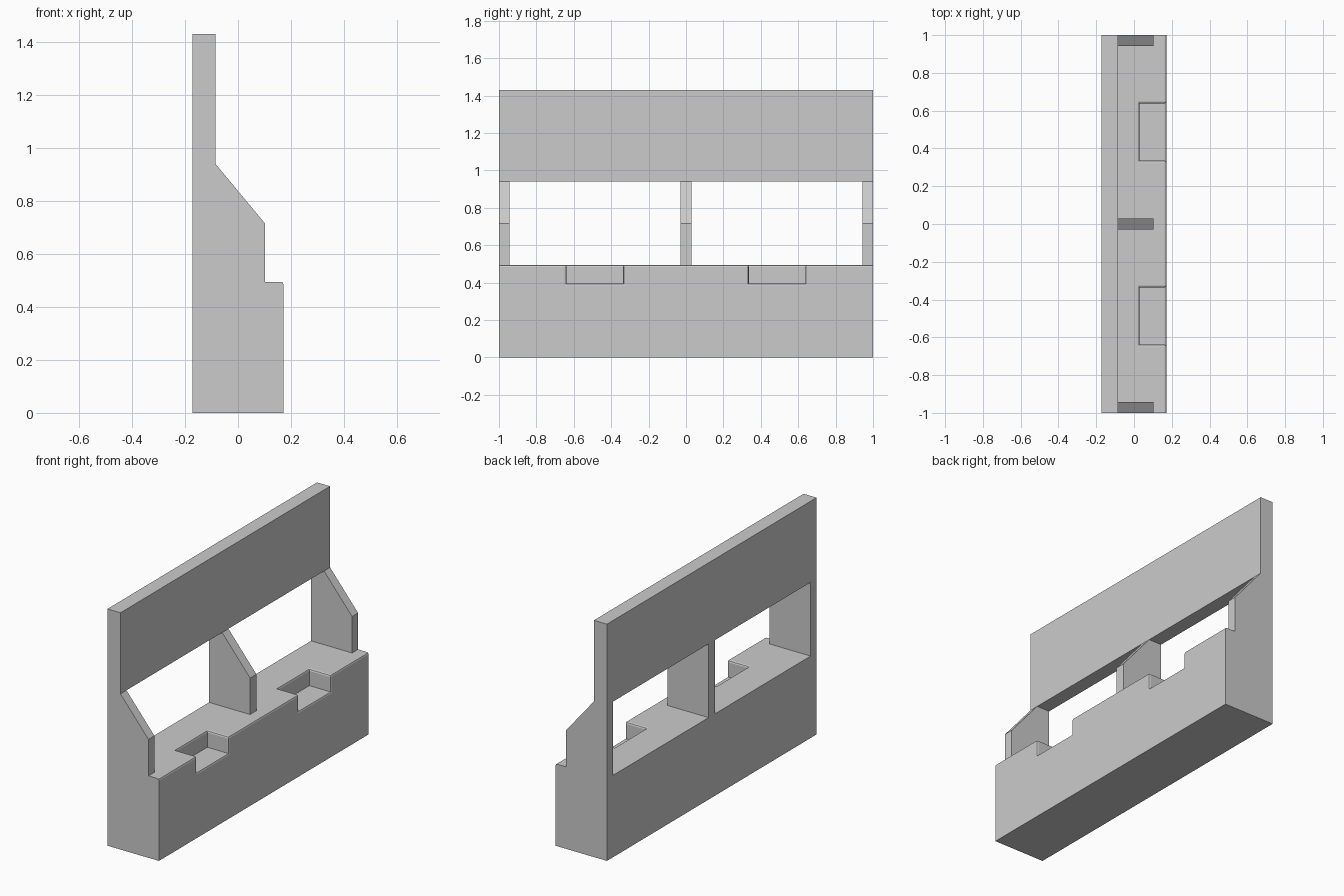
import bpy, bmesh

if "Cube" in bpy.data.objects:
    bpy.data.objects.remove(bpy.data.objects["Cube"])

BACK, FRONT = -0.172, 0.172
LEDGE, OPEN_TOP, TOP = 0.495, 0.94, 1.43
POCKET_FLOOR = 0.395


def prism(name, profile, y0, y1):
    """Extrude an x-z profile from y0 to y1."""
    bm = bmesh.new()
    face = bm.faces.new([bm.verts.new((x, y0, z)) for x, z in profile])
    ext = bmesh.ops.extrude_face_region(bm, geom=[face])
    verts = [g for g in ext["geom"] if isinstance(g, bmesh.types.BMVert)]
    bmesh.ops.translate(bm, verts=verts, vec=(0, y1 - y0, 0))
    bmesh.ops.recalc_face_normals(bm, faces=bm.faces)
    mesh = bpy.data.meshes.new(name)
    bm.to_mesh(mesh)
    bm.free()
    obj = bpy.data.objects.new(name, mesh)
    bpy.context.collection.objects.link(obj)
    return obj


def rect(x0, x1, z0, z1):
    return [(x0, z0), (x1, z0), (x1, z1), (x0, z1)]


# Lower block with two pockets cut into its front edge
base = prism("base_block", rect(BACK, FRONT, 0, LEDGE), -1, 1)
for y in (-0.487, 0.487):
    cutter = prism("pocket_cutter", rect(0.03, 0.3, POCKET_FLOOR, 0.7), y - 0.151, y + 0.151)
    cutter.hide_render = True
    mod = base.modifiers.new("pocket", "BOOLEAN")
    mod.operation = "DIFFERENCE"
    mod.solver = "EXACT"
    mod.object = cutter
    bpy.context.view_layer.objects.active = base
    bpy.ops.object.modifier_apply(modifier=mod.name)
    bpy.data.objects.remove(cutter)

# Eased front edge, continuing around the pocket rims
bm = bmesh.new()
bm.from_mesh(base.data)
bmesh.ops.recalc_face_normals(bm, faces=bm.faces)
rim = [e for e in bm.edges
       if e.is_convex and e.calc_face_angle(0) > 0.5
       and all(v.co.z > 0.3 and v.co.x > 0 for v in e.verts)
       and not all(abs(v.co.y) > 0.99 for v in e.verts)]
bmesh.ops.bevel(bm, geom=rim, offset=0.011, segments=2, profile=0.5,
                affect="EDGES", clamp_overlap=True)
bm.to_mesh(base.data)
bm.free()

# Upper panel
prism("upper_panel", rect(BACK, -0.085, OPEN_TOP, TOP), -1, 1)

# Sloped posts carrying the panel
post = [(BACK, LEDGE), (0.102, LEDGE), (0.102, 0.715), (-0.085, OPEN_TOP), (BACK, OPEN_TOP)]
for name, y0, y1 in (("end_post_a", -1, -0.943), ("centre_post", -0.03, 0.03), ("end_post_b", 0.943, 1)):
    prism(name, post, y0, y1)
